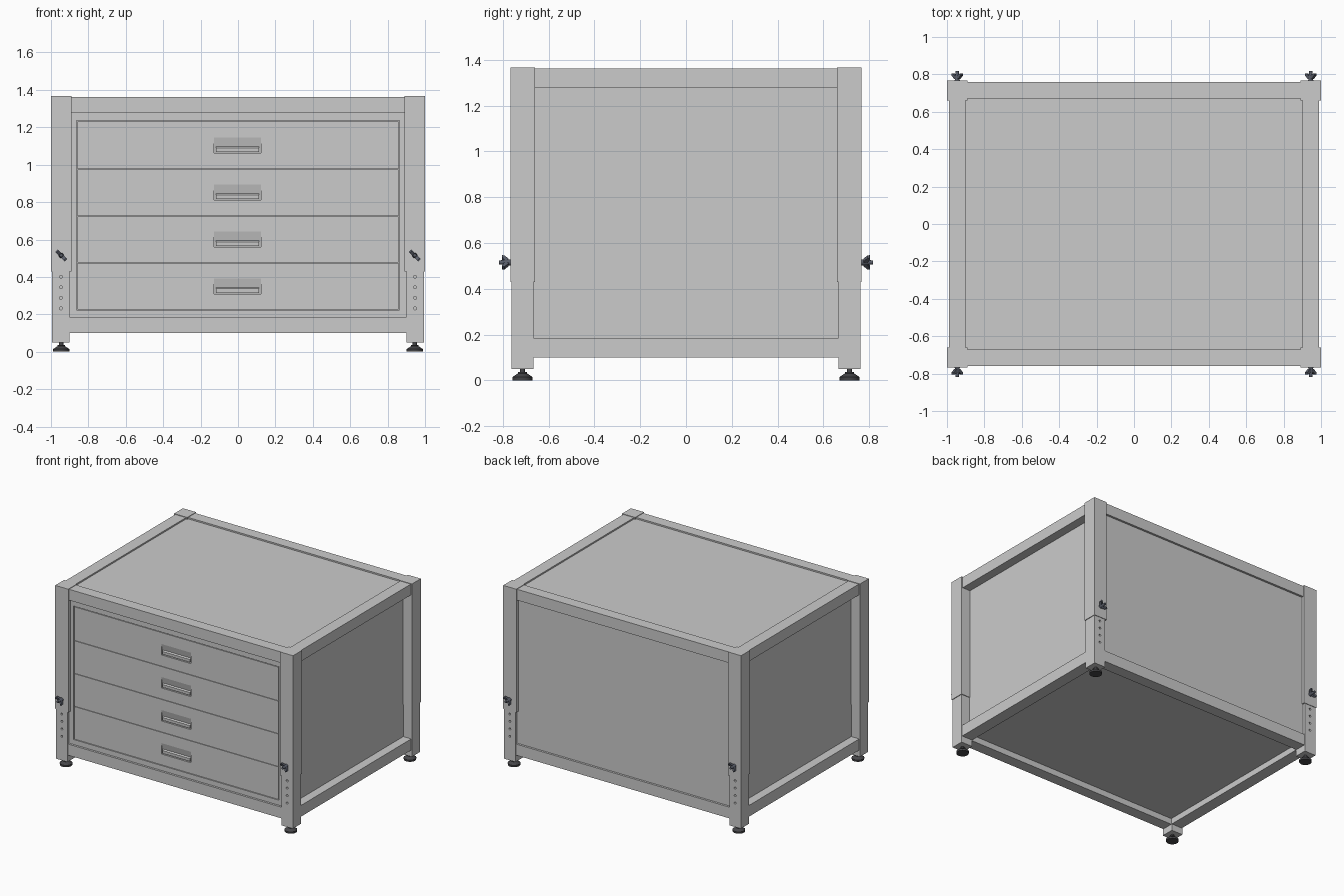
import bpy, bmesh, math
from mathutils import Matrix

if "Cube" in bpy.data.objects:
    bpy.data.objects.remove(bpy.data.objects["Cube"])


def material(name, c):
    m = bpy.data.materials.new(name)
    m.diffuse_color = (*c, 1)
    m.use_nodes = True
    m.node_tree.nodes["Principled BSDF"].inputs["Base Color"].default_value = m.diffuse_color
    return m


RUBBER = material("dark_rubber", (0.06, 0.06, 0.065))
STEEL = material("dark_steel", (0.10, 0.11, 0.14))


def finish(name, bm, mat=None):
    bmesh.ops.recalc_face_normals(bm, faces=bm.faces)
    me = bpy.data.meshes.new(name)
    bm.to_mesh(me)
    bm.free()
    ob = bpy.data.objects.new(name, me)
    bpy.context.collection.objects.link(ob)
    if mat:
        me.materials.append(mat)
    return ob


def box(name, x0, x1, y0, y1, z0, z1):
    bm = bmesh.new()
    c = ((x0 + x1) / 2, (y0 + y1) / 2, (z0 + z1) / 2)
    size = (abs(x1 - x0), abs(y1 - y0), abs(z1 - z0))
    bmesh.ops.create_cube(bm, size=1, matrix=Matrix.Translation(c) @ Matrix.Diagonal((*size, 1)))
    return finish(name, bm)


def prism(bm, pts, offset):
    """Extrude a closed 3D polygon along a vector."""
    f = bm.faces.new([bm.verts.new(p) for p in pts])
    r = bmesh.ops.extrude_face_region(bm, geom=[f])
    bmesh.ops.translate(bm, vec=offset, verts=[v for v in r["geom"] if isinstance(v, bmesh.types.BMVert)])
    if f.is_valid and all(len(e.link_faces) == 1 for e in f.edges):
        bm.faces.remove(f)


def lathe(bm, profile, sides=24):
    vs = [bm.verts.new((r, 0, z)) for r, z in profile]
    es = [bm.edges.new(p) for p in zip(vs, vs[1:])]
    bmesh.ops.spin(bm, geom=vs + es, axis=(0, 0, 1), cent=(0, 0, 0), steps=sides, angle=2 * math.pi)
    bmesh.ops.remove_doubles(bm, verts=bm.verts, dist=1e-5)


def cut(ob, cutter):
    cutter.hide_render = True
    cutter.hide_set(True)
    m = ob.modifiers.new("cut", "BOOLEAN")
    m.operation, m.object, m.solver = "DIFFERENCE", cutter, "EXACT"


def smooth(ob):
    bpy.ops.object.select_all(action="DESELECT")
    ob.select_set(True)
    bpy.context.view_layer.objects.active = ob
    bpy.ops.object.shade_smooth_by_angle(angle=math.radians(30))


# Four telescopic corner legs
for sx in (-1, 1):
    for sy in (-1, 1):
        tag = ("back" if sy > 0 else "front") + ("_right" if sx > 0 else "_left")
        box(tag + "_upper_leg", sx * 0.89, sx * 1.0, sy * 0.661, sy * 0.767, 0.43, 1.367)
        leg = box(tag + "_lower_leg", sx * 0.90, sx * 0.995, sy * 0.666, sy * 0.763, 0.05, 0.6)
        # adjustment holes
        bm = bmesh.new()
        for z in (0.232, 0.288, 0.345, 0.401):
            bmesh.ops.create_cone(bm, cap_ends=True, segments=16, radius1=0.008, radius2=0.008, depth=0.12,
                                  matrix=Matrix.Translation((sx * 0.947, sy * 0.763, z)) @ Matrix.Rotation(math.pi / 2, 4, "X"))
        cut(leg, finish(tag + "_hole_cutter", bm))
        # levelling foot
        bm = bmesh.new()
        lathe(bm, [(0, 0), (0.043, 0), (0.044, 0.014), (0.02, 0.03), (0.02, 0.037), (0.011, 0.037), (0.011, 0.06), (0, 0.06)])
        foot = finish(tag + "_foot", bm, RUBBER)
        foot.location = (sx * 0.945, sy * 0.715, 0)
        smooth(foot)
        # wing screw: local z points outward
        bm = bmesh.new()
        lathe(bm, [(0, 0), (0.014, 0), (0.011, 0.02), (0.009, 0.05), (0, 0.05)], 16)
        for s in (-1, 1):
            pts = [(0.003, 0.008), (0.014, 0.008), (0.034, 0.026), (0.036, 0.036), (0.028, 0.038), (0.003, 0.024)]
            prism(bm, [(s * u, -0.009, v) for u, v in pts], (0, 0.018, 0))
        screw = finish(tag + "_wing_screw", bm, STEEL)
        turn = Matrix.Rotation(math.pi if sy > 0 else 0, 4, "Z")
        screw.matrix_world = (Matrix.Translation((sx * 0.945, sy * 0.767, 0.515)) @ turn
                              @ Matrix.Rotation(math.pi / 2, 4, "X") @ Matrix.Rotation(-math.pi / 4, 4, "Z"))
        smooth(screw)

# Upper and lower frame rails
for level, z0, z1 in (("lower", 0.10, 0.185), ("upper", 1.28, 1.363)):
    for s in (-1, 1):
        side, end = ("right", "back") if s > 0 else ("left", "front")
        box(f"{level}_{side}_rail", s * 0.90, s * 0.99, -0.67, 0.67, z0, z1)
        box(f"{level}_{end}_rail", -0.90, 0.90, s * 0.672, s * 0.758, z0, z1)

# Cabinet body, side panels, floor, recessed top panel and face frame
box("cabinet_body", -0.90, 0.90, -0.70, 0.742, 0.185, 1.28)
for s in (-1, 1):
    box("side_panel_" + ("right" if s > 0 else "left"), s * 0.89, s * 0.923, -0.70, 0.70, 0.185, 1.28)
box("floor_panel", -0.90, 0.90, -0.672, 0.672, 0.145, 0.185)
box("top_panel", -0.90, 0.90, -0.672, 0.68, 1.28, 1.352)
for s in (-1, 1):
    box("face_stile_" + ("right" if s > 0 else "left"), s * 0.863, s * 0.90, -0.742, -0.70, 0.185, 1.28)
box("face_bottom_strip", -0.863, 0.863, -0.742, -0.70, 0.185, 0.223)
box("face_top_strip", -0.863, 0.863, -0.742, -0.70, 1.237, 1.28)

# Drawers with sloped finger pulls
FRONT = -0.74
LEVELS = (0.227, 0.477, 0.727, 0.977, 1.235)
for i in range(4):
    name = f"drawer_{i + 1}"
    front = box(name, -0.857, 0.857, FRONT, -0.70, LEVELS[i], LEVELS[i + 1] - 0.003)
    zp = 0.309 + i * 0.251
    bm = bmesh.new()
    prism(bm, [(-0.127, FRONT - 0.01, zp), (-0.127, FRONT - 0.01, zp + 0.083), (-0.127, FRONT + 0.001, zp + 0.083),
               (-0.127, FRONT + 0.02, zp)], (0.25, 0, 0))
    cut(front, finish(name + "_pull_cutter", bm))
    # slim bar along the sloped back of the pull
    bm = bmesh.new()
    prism(bm, [(-0.117, FRONT + 0.003, zp + 0.006), (-0.117, FRONT + 0.002, zp + 0.028),
               (-0.117, FRONT + 0.014, zp + 0.036), (-0.117, FRONT + 0.021, zp + 0.006)], (0.23, 0, 0))
    finish(name + "_pull_bar", bm)
